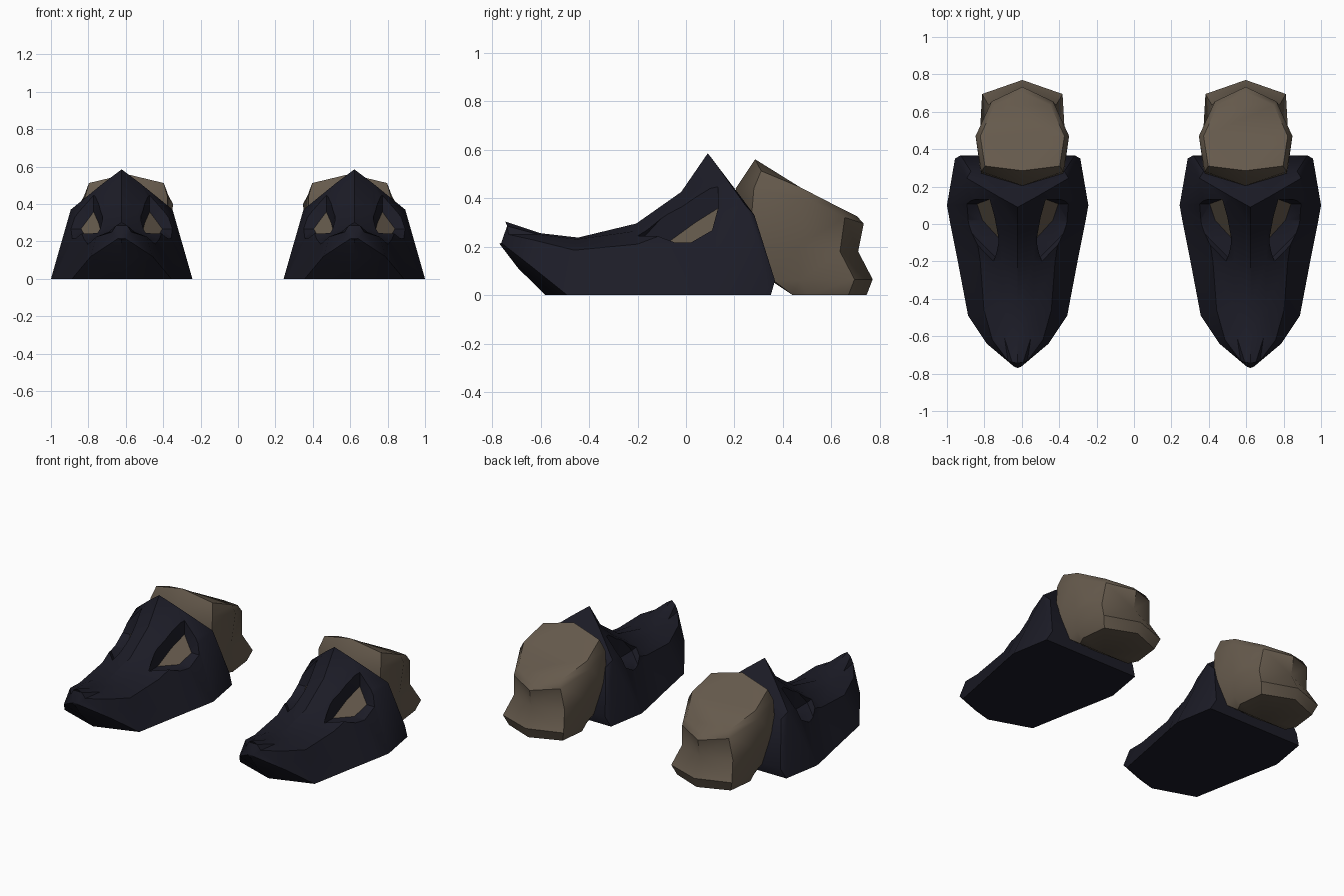
import bpy, bmesh, math
from mathutils import Vector

if "Cube" in bpy.data.objects:
    bpy.data.objects.remove(bpy.data.objects["Cube"])


def material(name, rgb):
    m = bpy.data.materials.new(name)
    m.diffuse_color = (*rgb, 1)
    m.use_nodes = True
    m.node_tree.nodes["Principled BSDF"].inputs["Base Color"].default_value = m.diffuse_color
    return m


DARK = material("dark_navy", (0.0115, 0.0115, 0.0200))
BROWN = material("dull_brown", (0.130, 0.101, 0.072))


def make_object(name, bm, mats):
    bmesh.ops.recalc_face_normals(bm, faces=bm.faces)
    me = bpy.data.meshes.new(name)
    bm.to_mesh(me)
    bm.free()
    for m in mats:
        me.materials.append(m)
    ob = bpy.data.objects.new(name, me)
    bpy.context.collection.objects.link(ob)
    return ob


def loft(name, half_rings, cx, mats):
    """Skin closed rings; each half ring runs from centre line to centre line."""
    bm = bmesh.new()
    rings = []
    for half in half_rings:
        full = half + [(-x, y, z) for x, y, z in half[-2:0:-1]]
        rings.append([bm.verts.new((x + cx, y, z)) for x, y, z in full])
    n = len(rings[0])
    for a, b in zip(rings, rings[1:]):
        for i in range(n):
            j = (i + 1) % n
            bm.faces.new((a[i], a[j], b[j], b[i]))
    bm.faces.new(rings[0])
    bm.faces.new(rings[-1])
    bmesh.ops.remove_doubles(bm, verts=bm.verts, dist=0.0005)
    bmesh.ops.triangulate(bm, faces=bm.faces)
    return make_object(name, bm, mats)


def activate(ob):
    bpy.ops.object.select_all(action='DESELECT')
    ob.select_set(True)
    bpy.context.view_layer.objects.active = ob


def finish(ob, angle):
    activate(ob)
    mod = ob.modifiers.new("pair", 'MIRROR')
    mod.use_mirror_merge = False
    bpy.ops.object.modifier_apply(modifier=mod.name)
    bpy.ops.object.shade_smooth_by_angle(angle=math.radians(angle))


# Boot shell: sections from toe to heel (ridge, nose edge, shoulder, sole edge, sole centre)
top5 = [(0, .09, .585), (.10, .145, .51), (.272, .245, .37)]
shell = loft("boot_shell", [
    [(0, -.745, .303), (.03, -.738, .285), (.052, -.732, .25), (.02, -.762, .215), (0, -.77, .212)],
    [(0, -.60, .255), (.07, -.61, .25), (.135, -.62, .225), (.165, -.64, .12), (0, -.692, .11)],
    [(0, -.445, .237), (.08, -.45, .23), (.18, -.46, .185), (.265, -.49, 0), (0, -.58, 0)],
    [(0, -.205, .295), (.085, -.20, .265), (.20, -.20, .21), (.32, -.20, 0), (0, -.20, 0)],
    [(0, -.02, .425), (.09, -.02, .38), (.23, 0, .285), (.36, 0, 0), (0, 0, 0)],
    top5 + [(.378, .10, 0), (0, .10, 0)],
    top5 + [(.335, .35, 0), (0, .35, 0)],
    [(0, .20, .44), (.10, .23, .40), (.25, .282, .33), (.305, .367, .06), (0, .367, .06)],
], .622, [DARK, BROWN])

# Eye openings: sockets cut open to the front, side and top, brown at the bottom
eye = [(.105, -.075, .22), (.19, .02, .218), (.22, .105, .27), (.152, .13, .36), (.115, .045, .29)]
for side in (1, -1):
    floor = [Vector((.622 + side * x, y, z)) for x, y, z in eye]
    mid = sum(floor, Vector()) / len(floor)
    nor = Vector((side * .60, -.54, .59)).normalized()
    floor = [p - nor * (p - mid).dot(nor) for p in floor]
    bm = bmesh.new()
    reach = [Vector((0, 0, 0)), Vector((side * .12, 0, 0)), Vector((0, -.12, 0)),
             Vector((0, 0, .13)), nor * .3]
    for r in reach:
        for p in floor:
            bm.verts.new(p + r)
    hull = bmesh.ops.convex_hull(bm, input=bm.verts)
    junk = set(hull["geom_interior"]) | set(hull["geom_unused"])
    bmesh.ops.delete(bm, geom=[g for g in junk if isinstance(g, bmesh.types.BMVert)],
                     context='VERTS')
    bm.normal_update()
    for f in bm.faces:
        on_floor = all(abs((v.co - mid).dot(nor)) < .001 for v in f.verts)
        f.material_index = 1 if on_floor else 0
    cutter = make_object("eye_cutter", bm, [DARK, BROWN])
    cutter.hide_render = True
    activate(shell)
    mod = shell.modifiers.new("eye", 'BOOLEAN')
    mod.operation = 'DIFFERENCE'
    mod.solver = 'EXACT'
    mod.object = cutter
    bpy.ops.object.modifier_apply(modifier=mod.name)
    bpy.data.objects.remove(cutter)
finish(shell, 34)

# Ankle block: rings from sole to slanted top
ankle = loft("ankle_block", [
    [(0, .745, 0), (.19, .67, 0), (.21, .50, 0), (.18, .44, 0), (0, .44, 0)],
    [(0, .77, .065), (.215, .695, .065), (.228, .47, .06), (.20, .36, .06), (0, .35, .06)],
    [(0, .71, .18), (.18, .635, .18), (.228, .46, .20), (.22, .26, .20), (0, .22, .20)],
    [(0, .733, .295), (.165, .655, .32), (.25, .47, .40), (.22, .28, .44), (0, .205, .44)],
    [(0, .705, .325), (.15, .635, .36), (.225, .47, .445), (.20, .31, .512), (0, .285, .56)],
], .597, [BROWN])
finish(ankle, 52)
